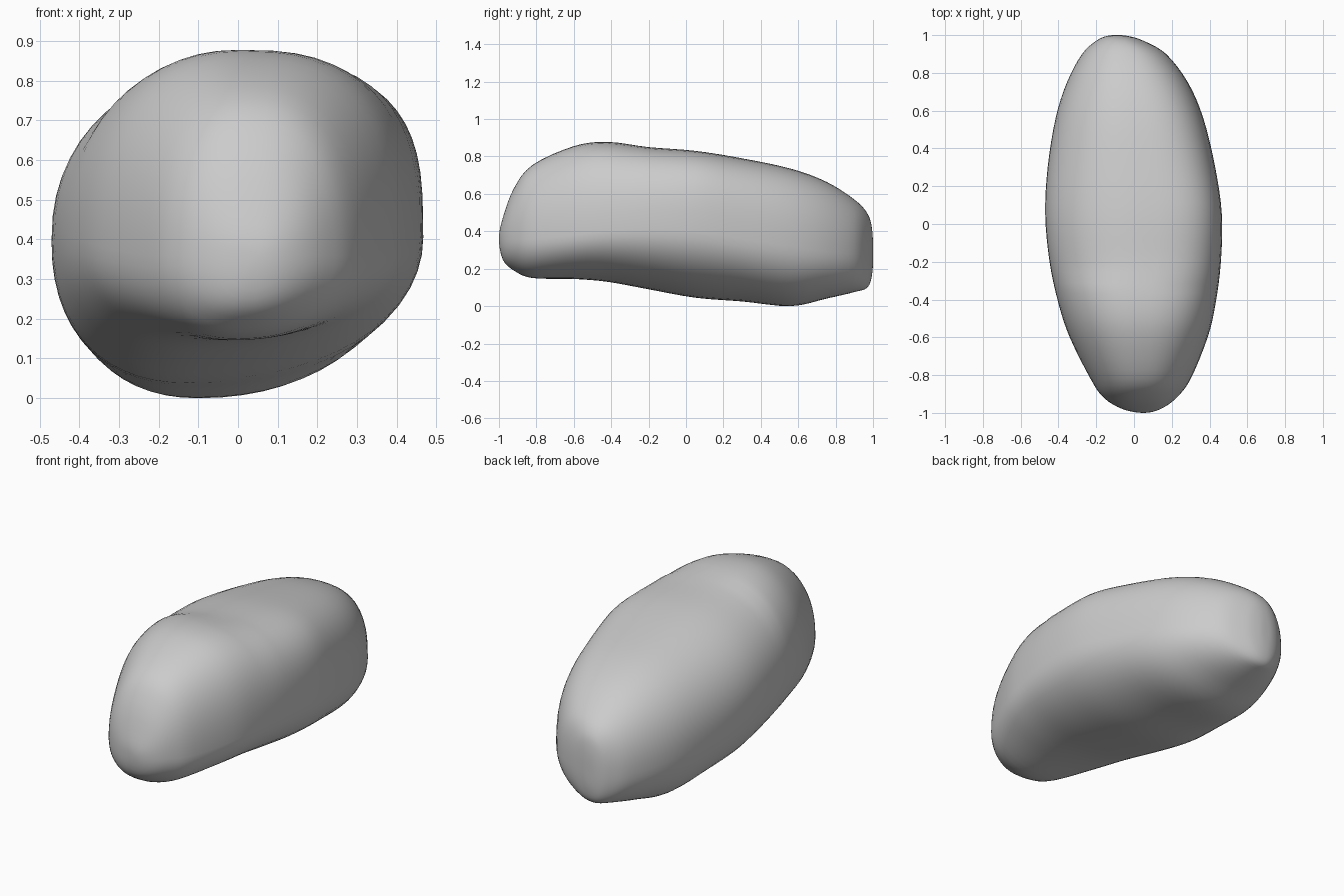
import bpy, bmesh, math

if "Cube" in bpy.data.objects:
    bpy.data.objects.remove(bpy.data.objects["Cube"])

# Cross-section stations: y, left x, right x, bottom z, top z, height of widest line
ROWS = [
    (-1.0, 0.05, 0.05, 0.36, 0.36, 0.36),
    (-0.98, -0.06, 0.14, 0.25, 0.47, 0.36),
    (-0.92, -0.16, 0.225, 0.19, 0.63, 0.36),
    (-0.82, -0.23, 0.30, 0.15, 0.755, 0.36),
    (-0.60, -0.34, 0.39, 0.145, 0.855, 0.38),
    (-0.42, -0.40, 0.432, 0.13, 0.878, 0.40),
    (-0.20, -0.447, 0.46, 0.09, 0.85, 0.41),
    (0.05, -0.47, 0.465, 0.045, 0.83, 0.40),
    (0.30, -0.457, 0.43, 0.025, 0.79, 0.36),
    (0.56, -0.415, 0.367, 0.0, 0.735, 0.32),
    (0.75, -0.355, 0.285, 0.04, 0.665, 0.29),
    (0.90, -0.275, 0.17, 0.075, 0.57, 0.28),
    (0.97, -0.20, 0.05, 0.10, 0.495, 0.28),
    (0.995, -0.145, -0.03, 0.17, 0.41, 0.28),
    (1.0, -0.09, -0.09, 0.28, 0.28, 0.28),
]
SUB, SIDES = 4, 56


def through_pole(r):
    """Station just past an end, so the ends come out round."""
    return (r[0], r[2], r[1], r[4], r[3], r[5])


def stations():
    pts = [through_pole(ROWS[1])] + ROWS + [through_pole(ROWS[-2])]
    out = []
    for i in range(1, len(pts) - 2):
        for k in range(SUB):
            t = k / SUB
            out.append([0.5 * (2 * b + (c - a) * t + (2 * a - 5 * b + 4 * c - d) * t * t
                               + (3 * b - a - 3 * c + d) * t ** 3)
                        for a, b, c, d in zip(*pts[i - 1:i + 3])])
    return out[1:]


def section(s):
    """Four superellipse quarters joined at the extreme points."""
    y, xl, xr, zb, zt, zw = s
    mid, width = (xl + xr) / 2, xr - xl
    blend = max(0.0, 1 - abs(y - 0.1) / 1.1)
    x_top = mid + width * 0.03 * (1 if y > -0.3 else -1) * blend
    x_bot = mid - width * (0.05 + 0.08 * blend)
    ring = []
    for j in range(SIDES):
        a = 2 * math.pi * j / SIDES
        c, d = math.cos(a), math.sin(a)
        if d >= 0:
            n = 2.2 + (1.0 * blend if c > 0 else 0.0)
            xc, h = x_top, zt - zw
        else:
            n = 2.1 if c > 0 else 2.25
            xc, h = x_bot, zw - zb
        # ease the centre line so both halves meet at the widest points
        w = (xr - xc) if c > 0 else (xc - xl)
        ring.append((xc + math.copysign(abs(c) ** (2 / n), c) * w, y,
                     zw + math.copysign(abs(d) ** (2 / n), d) * h))
    return ring


# Stone body lofted through the sections
bm = bmesh.new()
rings = [[bm.verts.new(p) for p in section(s)] for s in stations()]
for r0, r1 in zip(rings, rings[1:]):
    for j in range(SIDES):
        k = (j + 1) % SIDES
        bm.faces.new((r0[j], r0[k], r1[k], r1[j]))
for ring, row in ((rings[0], ROWS[0]), (rings[-1], ROWS[-1])):
    pole = bm.verts.new((row[1], row[0], row[3]))
    for j in range(SIDES):
        bm.faces.new((ring[j], ring[(j + 1) % SIDES], pole))
bmesh.ops.recalc_face_normals(bm, faces=bm.faces)
mesh = bpy.data.meshes.new("stone")
bm.to_mesh(mesh)
bm.free()
stone = bpy.data.objects.new("stone", mesh)
bpy.context.collection.objects.link(stone)
bpy.context.view_layer.objects.active = stone
stone.select_set(True)
bpy.ops.object.shade_smooth_by_angle(angle=math.radians(35))
